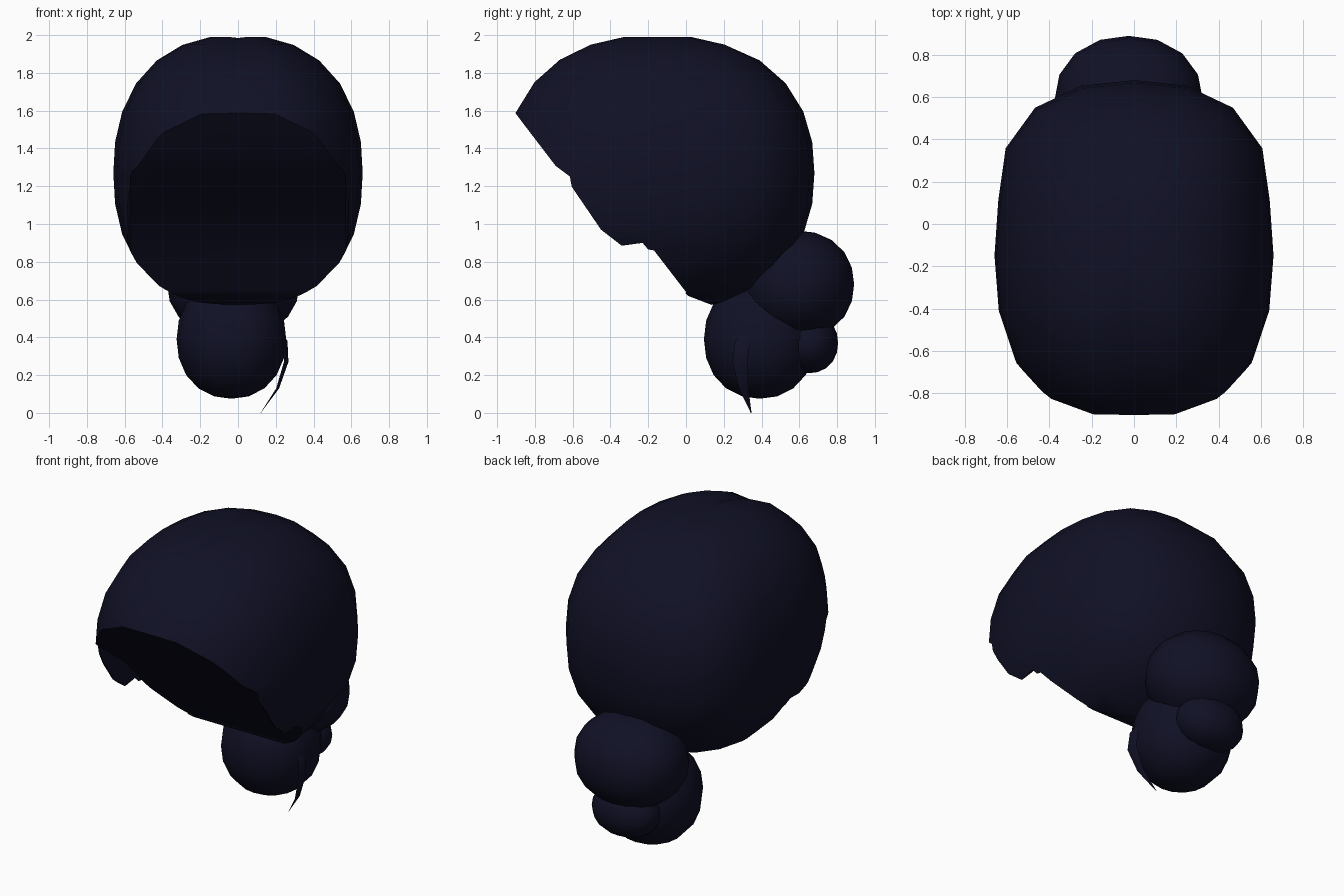
import bpy, bmesh
from math import radians
from mathutils import Vector

cube = bpy.data.objects.get("Cube")
if cube:
    bpy.data.objects.remove(cube)

hair = bpy.data.materials.new("dark navy hair")
hair.use_nodes = True
COLOR = (0.0052, 0.0054, 0.019, 1)
hair.diffuse_color = COLOR
hair.node_tree.nodes["Principled BSDF"].inputs["Base Color"].default_value = COLOR


def make_object(name, bm):
    bmesh.ops.recalc_face_normals(bm, faces=bm.faces)
    mesh = bpy.data.meshes.new(name)
    bm.to_mesh(mesh)
    bm.free()
    mesh.materials.append(hair)
    obj = bpy.data.objects.new(name, mesh)
    bpy.context.collection.objects.link(obj)
    return obj


def smooth(obj, angle=50):
    bpy.ops.object.select_all(action="DESELECT")
    obj.select_set(True)
    bpy.context.view_layer.objects.active = obj
    bpy.ops.object.shade_smooth_by_angle(angle=radians(angle))


def blob(name, center, radii, power=2.0, segments=16, rings=10):
    """Rounded lump; a power above 2 makes it boxier."""
    bm = bmesh.new()
    bmesh.ops.create_uvsphere(bm, u_segments=segments, v_segments=rings, radius=1)
    for v in bm.verts:
        norm = sum(abs(c) ** power for c in v.co) ** (1 / power)
        v.co = Vector(c / norm * r + o for c, r, o in zip(v.co, radii, center))
    return make_object(name, bm)


def prism_cutter(name, profile, half_width):
    """Side profile (y, z) extruded across x."""
    bm = bmesh.new()
    face = bm.faces.new([bm.verts.new((-half_width, y, z)) for y, z in profile])
    extruded = bmesh.ops.extrude_face_region(bm, geom=[face])["geom"]
    moved = [g for g in extruded if isinstance(g, bmesh.types.BMVert)]
    bmesh.ops.translate(bm, verts=moved, vec=(half_width * 2, 0, 0))
    obj = make_object(name, bm)
    obj.hide_render = True
    obj.hide_set(True)
    return obj


def cut(obj, cutter):
    mod = obj.modifiers.new("cut", "BOOLEAN")
    mod.operation = "DIFFERENCE"
    mod.solver = "EXACT"
    mod.object = cutter
    bpy.context.view_layer.objects.active = obj
    bpy.ops.object.modifier_apply(modifier=mod.name)
    bpy.data.objects.remove(cutter)


# Main cap: broad at the back, with a slight parting along the middle
cap = blob("hair_cap", (0, -0.15, 1.27), (0.66, 0.83, 0.73), 2.3, 20, 14)
for v in cap.data.vertices:
    v.co.x *= 1 + 0.35 * max(0, v.co.y - 0.1)
    if abs(v.co.x) < 0.03 and v.co.z > 1.2 and v.co.y < 0.3:
        v.co.z -= 0.015
        v.co.y += 0.015

# Open face side, leaving a small lock in front of each ear
face_side = [(-1.2, 1.98), (-0.86, 1.53), (-0.6, 1.19), (-0.45, 0.97),
             (-0.34, 0.885), (-0.23, 0.9), (0.01, 0.62), (0.14, 0.57),
             (0.14, 0.2), (-1.2, 0.2)]
cut(cap, prism_cutter("face_cutter", face_side, 1))
hollow = [(-0.72, 1.33), (-0.36, 1.06), (-0.2, 0.9), (0.0, 0.64),
          (-0.2, 0.4), (-0.9, 0.9)]
cut(cap, prism_cutter("hollow_cutter", hollow, 0.57))
smooth(cap)

# Gathered bun at the nape
for name, center, radii in [
    ("upper_bun", (-0.025, 0.59, 0.68), (0.35, 0.30, 0.285)),
    ("lower_bun", (-0.035, 0.39, 0.39), (0.29, 0.295, 0.315)),
    ("bun_tuck", (-0.03, 0.65, 0.37), (0.22, 0.155, 0.16)),
]:
    smooth(blob(name, center, radii, 2.15))

# Loose strand beside the bun: a tapering flat blade
path = [(0.20, 0.35, 0.47, 0.02), (0.25, 0.30, 0.38, 0.04), (0.255, 0.285, 0.27, 0.04),
        (0.21, 0.305, 0.13, 0.025), (0.12, 0.345, 0.0, 0.002)]
bm = bmesh.new()
rows = []
for x, y, z, w in path:
    t = w * 0.3
    rows.append([bm.verts.new((x + a, y + b, z))
                 for a, b in ((t, 0), (0, w), (-t, 0), (0, -w))])
for upper, lower in zip(rows, rows[1:]):
    for i in range(4):
        j = (i + 1) % 4
        bm.faces.new((upper[i], upper[j], lower[j], lower[i]))
bm.faces.new(rows[0])
bm.faces.new(rows[-1])
smooth(make_object("loose_strand", bm))
